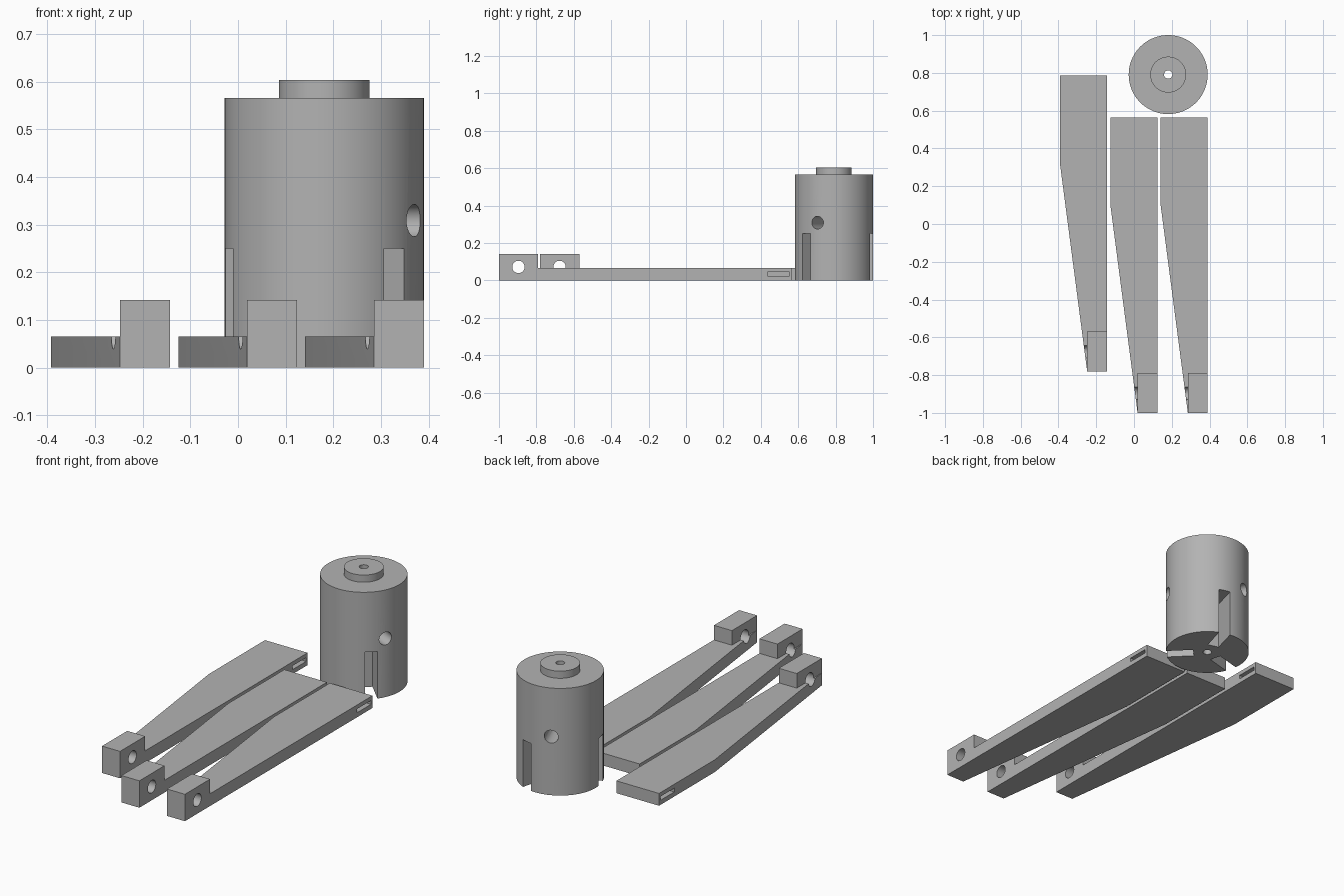
import bpy, bmesh, math
from mathutils import Matrix, Vector

if "Cube" in bpy.data.objects:
    bpy.data.objects.remove(bpy.data.objects["Cube"])

grey = bpy.data.materials.new("plain_grey")
grey.diffuse_color = (0.45, 0.45, 0.45, 1)
grey.use_nodes = True
grey.node_tree.nodes["Principled BSDF"].inputs["Base Color"].default_value = grey.diffuse_color


def add_object(name, bm):
    bmesh.ops.recalc_face_normals(bm, faces=bm.faces)
    mesh = bpy.data.meshes.new(name)
    bm.to_mesh(mesh)
    bm.free()
    mesh.materials.append(grey)
    obj = bpy.data.objects.new(name, mesh)
    bpy.context.collection.objects.link(obj)
    return obj


def prism(name, outline, z0, z1):
    bm = bmesh.new()
    face = bm.faces.new([bm.verts.new((x, y, z0)) for x, y in outline])
    top = bmesh.ops.extrude_face_region(bm, geom=[face])
    verts = [v for v in top["geom"] if isinstance(v, bmesh.types.BMVert)]
    bmesh.ops.translate(bm, verts=verts, vec=(0, 0, z1 - z0))
    return add_object(name, bm)


def box(name, x0, x1, y0, y1, z0, z1):
    return prism(name, [(x0, y0), (x1, y0), (x1, y1), (x0, y1)], z0, z1)


def rod(name, start, end, radius, sides=48):
    start, end = Vector(start), Vector(end)
    axis = end - start
    matrix = Matrix.Translation((start + end) / 2) @ axis.to_track_quat("Z", "Y").to_matrix().to_4x4()
    bm = bmesh.new()
    bmesh.ops.create_cone(bm, cap_ends=True, segments=sides, radius1=radius,
                          radius2=radius, depth=axis.length, matrix=matrix)
    return add_object(name, bm)


def combine(target, other, operation):
    mod = target.modifiers.new(operation.lower(), "BOOLEAN")
    mod.operation, mod.solver, mod.object = operation, "EXACT", other
    bpy.context.view_layer.objects.active = target
    bpy.ops.object.modifier_apply(modifier=mod.name)
    bpy.data.objects.remove(other, do_unlink=True)


def smooth(obj):
    bpy.ops.object.select_all(action="DESELECT")
    obj.select_set(True)
    bpy.context.view_layer.objects.active = obj
    bpy.ops.object.shade_smooth_by_angle(angle=math.radians(30))


# Tapered arms: x and y are the right edge and front end of each one
def arm(name, x, y):
    body = prism(name, [(x, y), (x, y + 1.565), (x - 0.249, y + 1.565),
                        (x - 0.249, y + 1.10), (x - 0.105, y)], 0, 0.065)
    # raised end block
    combine(body, box("end_block", x - 0.105, x, y, y + 0.21, 0, 0.142), "UNION")
    # cross hole through the end block
    combine(body, rod("cross_hole", (x - 0.3, y + 0.104, 0.072),
                      (x + 0.1, y + 0.104, 0.072), 0.033), "DIFFERENCE")
    # thin slot through the wide end
    combine(body, box("thin_slot", x - 0.3, x + 0.1, y + 1.437, y + 1.553,
                      0.024, 0.044), "DIFFERENCE")
    smooth(body)


arm("left_arm", -0.143, -0.78)
arm("middle_arm", 0.124, -1.0)
arm("right_arm", 0.390, -1.0)

# Round hub with a raised boss
CX, CY, R = 0.181, 0.791, 0.209
hub = rod("hub", (CX, CY, 0), (CX, CY, 0.566), R, 96)
combine(hub, rod("boss", (CX, CY, 0.5), (CX, CY, 0.604), 0.095, 64), "UNION")

# Three slots in the lower half of the hub
for degrees in (-45, 75, 195):
    slot = box("hub_slot", 0.07, 0.3, -0.03, 0.03, -0.1, 0.25)
    slot.data.transform(Matrix.Translation((CX, CY, 0)) @ Matrix.Rotation(math.radians(degrees), 4, "Z"))
    combine(hub, slot, "DIFFERENCE")

# Two side holes meeting near the axis
for degrees in (-25, 113):
    a = math.radians(degrees)
    d = Vector((math.cos(a), math.sin(a), 0))
    c = Vector((CX, CY, 0.309))
    combine(hub, rod("side_hole", c, c + d * 0.3, 0.034), "DIFFERENCE")

# Centre bore
combine(hub, rod("bore", (CX, CY, -0.1), (CX, CY, 0.7), 0.022, 32), "DIFFERENCE")
smooth(hub)
